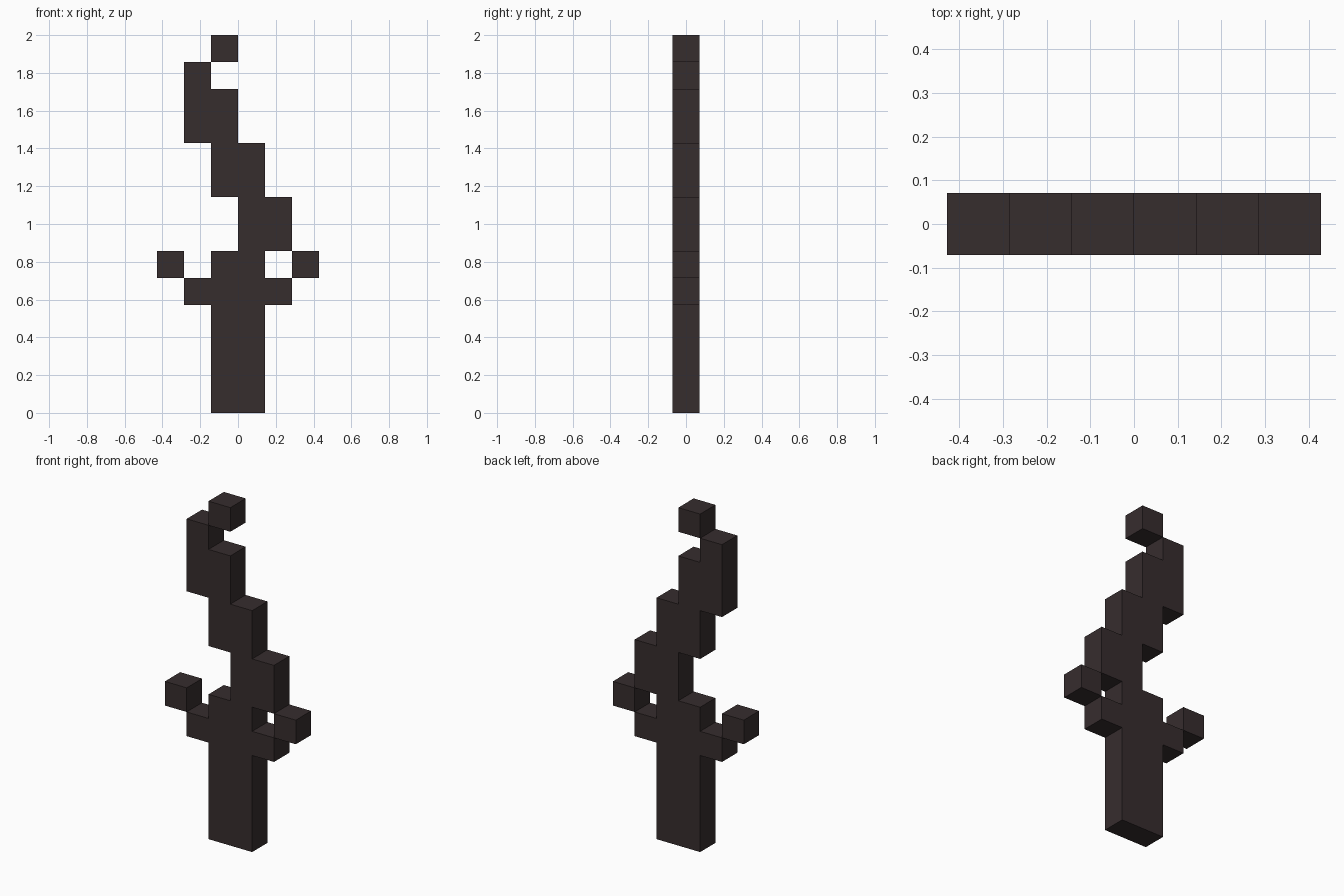
import bpy
import bmesh

cube = bpy.data.objects.get("Cube")
if cube:
    bpy.data.objects.remove(cube, do_unlink=True)

U = 2 / 14  # one block

bark = bpy.data.materials.new("dark_charcoal_bark")
bark.use_nodes = True
color = (0.037, 0.026, 0.027, 1)
bark.diffuse_color = color
bsdf = bark.node_tree.nodes["Principled BSDF"]
bsdf.inputs["Base Color"].default_value = color
bsdf.inputs["Roughness"].default_value = 0.9


def block_shape(name, spans):
    """Fill block spans (left, right, bottom, top), merge them and thicken."""
    bm = bmesh.new()
    for left, right, bottom, top in spans:
        for i in range(left, right):
            for k in range(bottom, top):
                corners = [(i, k), (i + 1, k), (i + 1, k + 1), (i, k + 1)]
                bm.faces.new([bm.verts.new((x * U, 0, z * U)) for x, z in corners])
    bmesh.ops.remove_doubles(bm, verts=bm.verts[:], dist=U / 100)
    bmesh.ops.dissolve_limit(bm, angle_limit=0.01, verts=bm.verts[:], edges=bm.edges[:])
    mesh = bpy.data.meshes.new(name)
    bm.to_mesh(mesh)
    bm.free()
    mesh.materials.append(bark)
    obj = bpy.data.objects.new(name, mesh)
    bpy.context.collection.objects.link(obj)
    solid = obj.modifiers.new("thickness", "SOLIDIFY")
    solid.thickness = U
    solid.offset = 0
    return obj


# Trunk with side stubs and the stem winding upward in steps
block_shape("trunk_and_stem", [
    (-1, 1, 0, 4),
    (-2, 2, 4, 5),
    (-1, 1, 5, 6),
    (0, 2, 6, 8),
    (-1, 1, 8, 10),
    (-2, 0, 10, 12),
    (-2, -1, 12, 13),
])

# Tips that touch the stem only along an edge
block_shape("right_twig_tip", [(-3, -2, 5, 6)])
block_shape("left_twig_tip", [(2, 3, 5, 6)])
block_shape("top_tip", [(-1, 0, 13, 14)])
